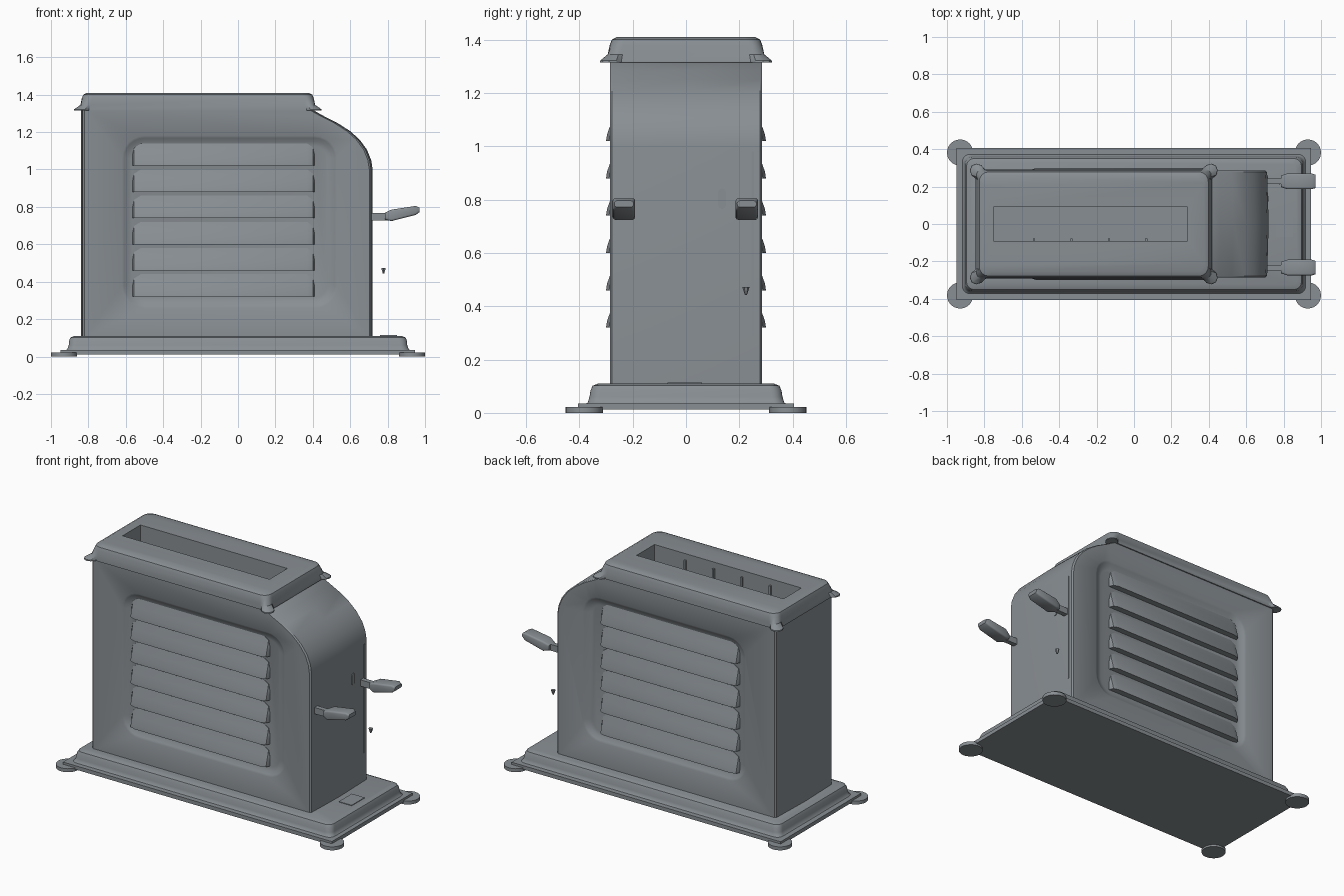
import bpy, bmesh, math
from mathutils import Matrix, Vector

cube = bpy.data.objects.get("Cube")
if cube:
    bpy.data.objects.remove(cube, do_unlink=True)

steel = bpy.data.materials.new("grey_steel")
STEEL_RGBA = (0.25, 0.275, 0.295, 1)
steel.diffuse_color = STEEL_RGBA
steel.use_nodes = True
steel.node_tree.nodes["Principled BSDF"].inputs["Base Color"].default_value = STEEL_RGBA


def finish(name, bm, smooth=None):
    bmesh.ops.recalc_face_normals(bm, faces=bm.faces)
    mesh = bpy.data.meshes.new(name)
    bm.to_mesh(mesh)
    bm.free()
    obj = bpy.data.objects.new(name, mesh)
    bpy.context.collection.objects.link(obj)
    mesh.materials.append(steel)
    if smooth:
        shade(obj, smooth)
    return obj


def shade(obj, degrees):
    bpy.ops.object.select_all(action="DESELECT")
    obj.select_set(True)
    bpy.context.view_layer.objects.active = obj
    bpy.ops.object.shade_smooth_by_angle(angle=math.radians(degrees))


def loft(name, loops, smooth=None):
    """Skin a series of equal-length closed loops and cap both ends."""
    bm = bmesh.new()
    rings = [[bm.verts.new(p) for p in loop] for loop in loops]
    for a, b in zip(rings, rings[1:]):
        for i in range(len(a)):
            j = (i + 1) % len(a)
            bm.faces.new((a[i], a[j], b[j], b[i]))
    bm.faces.new(rings[0])
    bm.faces.new(rings[-1])
    return finish(name, bm, smooth)


def box(name, lo, hi, bevel=0, smooth=None):
    lo, hi = Vector(lo), Vector(hi)
    bm = bmesh.new()
    matrix = Matrix.Translation((lo + hi) / 2) @ Matrix.Diagonal((*(hi - lo), 1))
    bmesh.ops.create_cube(bm, size=1, matrix=matrix)
    if bevel:
        bmesh.ops.bevel(bm, geom=bm.edges[:], offset=bevel, segments=3,
                        profile=0.5, affect="EDGES")
    return finish(name, bm, smooth)


def rounded(hx, hy, r, steps=6, flare=0):
    """Rounded rectangle outline; flare pushes the corners outward."""
    pts = []
    for q, (sx, sy) in enumerate([(1, 1), (-1, 1), (-1, -1), (1, -1)]):
        for k in range(steps + 1):
            a = (q + k / steps) * math.pi / 2
            push = flare * math.sin(math.pi * k / steps)
            pts.append((sx * (hx - r) + (r + push) * math.cos(a),
                        sy * (hy - r) + (r + push) * math.sin(a)))
    return pts


def cut(obj, cutter):
    mod = obj.modifiers.new("cut", "BOOLEAN")
    mod.operation = "DIFFERENCE"
    mod.solver = "EXACT"
    mod.object = cutter
    graph = bpy.context.evaluated_depsgraph_get()
    mesh = bpy.data.meshes.new_from_object(obj.evaluated_get(graph))
    obj.modifiers.clear()
    obj.data = mesh


# Base: thin plate, round feet and stepped plinth
box("base_plate", (-0.95, -0.405, 0.012), (0.945, 0.405, 0.036))
for sx in (-1, 1):
    for sy in (-1, 1):
        bm = bmesh.new()
        bmesh.ops.create_cone(bm, cap_ends=True, segments=24, radius1=0.07, radius2=0.07,
                              depth=0.022, matrix=Matrix.Translation((sx * 0.93, sy * 0.382, 0.011)))
        finish("foot", bm, 30)
plinth_steps = [(0.925, 0.38, 0.03), (0.912, 0.368, 0.04), (0.905, 0.362, 0.06),
                (0.903, 0.358, 0.085), (0.895, 0.35, 0.102), (0.875, 0.33, 0.11)]
loft("plinth", [[(x, y, z) for x, y in rounded(hx, hy, 0.04)]
                for hx, hy, z in plinth_steps], 40)

# Body shell: side profile swept across the width, creased along the centre
profile = [(-0.84, 0.1), (0.72, 0.1), (0.72, 1.0), (0.712, 1.05), (0.69, 1.105),
           (0.65, 1.16), (0.6, 1.205), (0.53, 1.25), (0.46, 1.285), (0.38, 1.33), (-0.84, 1.33)]
sections = [(-0.285, 0.018), (-0.277, 0.008), (0, 0), (0.277, 0.008), (0.285, 0.018)]
body = loft("body", [[(x - math.copysign(s, x), y, z) for x, z in profile]
                     for y, s in sections])

# Soft recessed panel on each side
for side in (-1, 1):
    dish = [(0.30, 0.015), (0.285, 0.0), (0.279, -0.012), (0.268, -0.03), (0.262, -0.055)]
    cutter = loft("panel_cutter", [[(x - 0.045, side * y, z + 0.72)
                                    for x, z in rounded(0.575 + g, 0.46 + g, 0.12 + g)]
                                   for y, g in dish])
    cut(body, cutter)
    bpy.data.objects.remove(cutter, do_unlink=True)

# Lid with rounded top edge and flared lower corners
lid_steps = [(0.632, 0.292, 1.315, 0.05), (0.632, 0.292, 1.322, 0.048),
             (0.622, 0.288, 1.345, 0.015), (0.62, 0.286, 1.38, 0),
             (0.612, 0.278, 1.4, 0), (0.592, 0.258, 1.41, 0)]
lid = loft("lid", [[(x - 0.215, y, z) for x, y in rounded(hx, hy, 0.05, 6, flare)]
                   for hx, hy, z, flare in lid_steps])

# Bread slot through lid and body
slot = box("slot_cutter", (-0.75, -0.09, 0.2), (0.285, 0.09, 1.6))
for part in (body, lid):
    cut(part, slot)
    shade(part, 32)
bpy.data.objects.remove(slot, do_unlink=True)
for i in range(4):
    x = -0.54 + i * 0.2
    box("slot_guide", (x, -0.092, 0.2), (x + 0.012, -0.078, 1.37))

# Louvres: wedge hoods with tapered ends
hood = [(-0.012, 0), (0.038, 0), (0.034, 0.025), (0.018, 0.07), (0.003, 0.12), (-0.012, 0.12)]
ends = [(-0.565, 0.1), (-0.555, 0.7), (-0.52, 1), (0.37, 1), (0.4, 0.7), (0.41, 0.1)]
for side in (-1, 1):
    for i in range(6):
        z0 = 0.32 + i * 0.14
        loft("louvre", [[(x, side * (0.262 + d * s), z0 + h * (0.4 + 0.6 * s))
                         for d, h in hood] for x, s in ends], 35)

# Levers: flat stem and upturned paddle handle
for y0 in (-0.233, 0.228):
    box("lever_stem", (0.69, y0 - 0.015, 0.728), (0.8, y0 + 0.015, 0.768))
    paddle = [(0.785, 0.03, 0.732, 0.768), (0.82, 0.042, 0.724, 0.785),
              (0.95, 0.042, 0.757, 0.805), (0.97, 0.036, 0.772, 0.796)]
    loops = []
    for x, w, low, high in paddle:
        outline = rounded(w, (high - low) / 2, 0.01, 3)
        loops.append([(x, y0 + a, (low + high) / 2 + b) for a, b in outline])
    loft("lever_handle", loops, 35)

# Small fittings on the lever end
loft("end_slot_plate", [[(x, 0.135 + a, 0.803 + b) for a, b in rounded(0.015, 0.038, 0.015)]
                        for x in (0.712, 0.72)])
box("end_edge_strip", (0.7, 0.245, 0.29), (0.716, 0.255, 0.98))
box("plinth_plate", (0.76, -0.07, 0.108), (0.85, 0.06, 0.114))
bm = bmesh.new()
bmesh.ops.create_cone(bm, cap_ends=True, segments=6, radius1=0.004, radius2=0.014, depth=0.03,
                      matrix=Matrix.Translation((0.778, 0.225, 0.458)))
finish("end_pin", bm)
